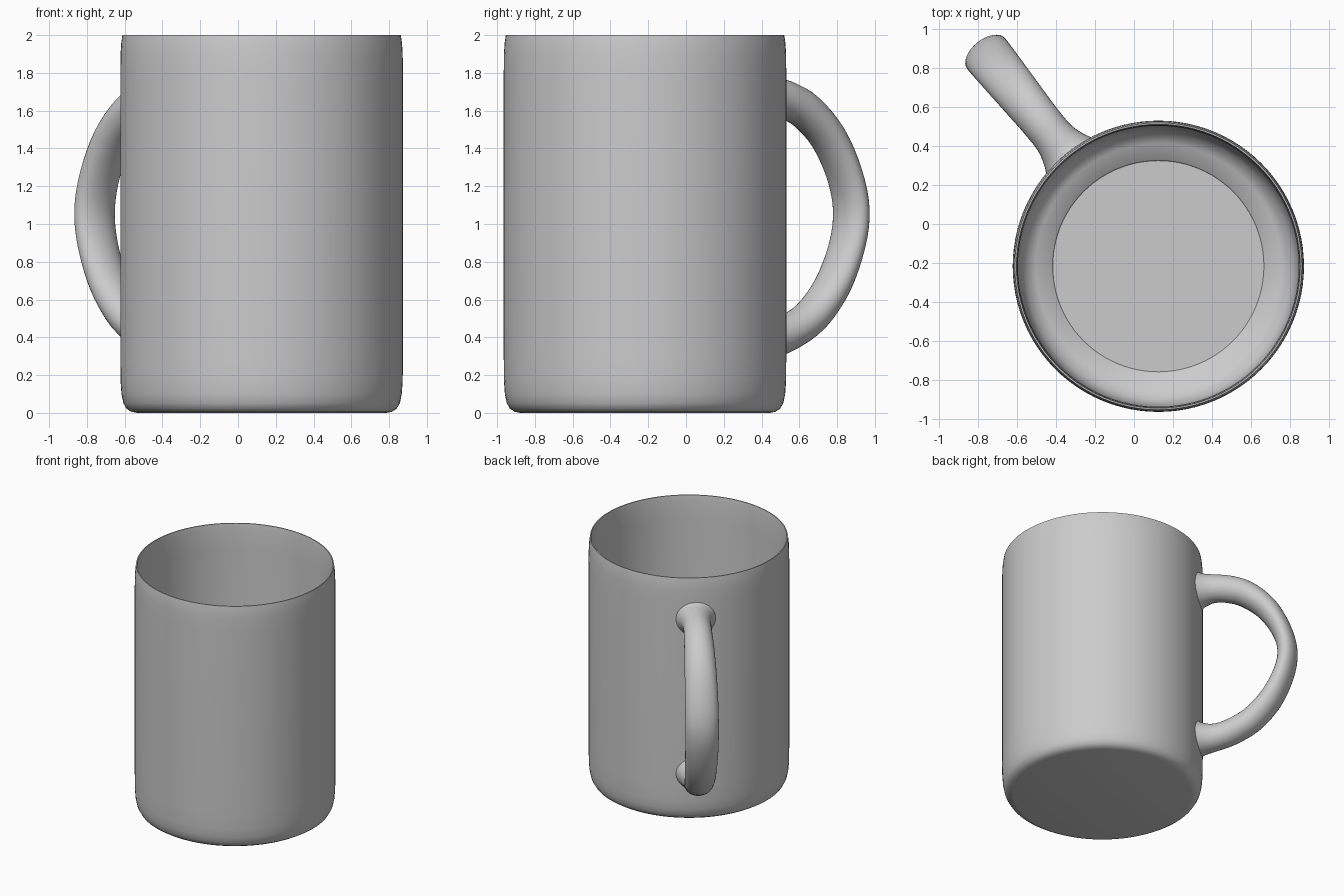
import bpy, bmesh, math
from mathutils import Vector

if "Cube" in bpy.data.objects:
    bpy.data.objects.remove(bpy.data.objects["Cube"])

CENTRE = Vector((0.125, -0.217, 0))
ANGLE = math.radians(129)                              # direction the handle points
OUT = Vector((math.cos(ANGLE), math.sin(ANGLE), 0))
SIDE = Vector((OUT.y, -OUT.x, 0))


def skin(name, rings, cap=True):
    """Join closed rings of points into one smooth object."""
    bm = bmesh.new()
    loops = [[bm.verts.new(p) for p in ring] for ring in rings]
    n = len(loops[0])
    for a, b in zip(loops, loops[1:]):
        for i in range(n):
            j = (i + 1) % n
            bm.faces.new((a[i], a[j], b[j], b[i]))
    if cap:
        bm.faces.new(loops[0])
        bm.faces.new(loops[-1])
    bmesh.ops.recalc_face_normals(bm, faces=bm.faces[:])
    mesh = bpy.data.meshes.new(name)
    bm.to_mesh(mesh)
    bm.free()
    ob = bpy.data.objects.new(name, mesh)
    bpy.context.collection.objects.link(ob)
    bpy.ops.object.select_all(action='DESELECT')
    ob.select_set(True)
    bpy.context.view_layer.objects.active = ob
    bpy.ops.object.shade_smooth_by_angle(angle=math.radians(50))
    return ob


def catmull(points, steps):
    """Smooth interpolation through control tuples."""
    pts = [Vector(p) for p in points]
    pts = [pts[0]] + pts + [pts[-1]]
    out = []
    for p0, p1, p2, p3 in zip(pts, pts[1:], pts[2:], pts[3:]):
        for s in range(steps):
            t = s / steps
            out.append(0.5 * (2 * p1 + (p2 - p0) * t
                              + (2 * p0 - 5 * p1 + 4 * p2 - p3) * t * t
                              + (3 * p1 - p0 - 3 * p2 + p3) * t ** 3))
    return out + [pts[-1]]


# Cup: thin-walled lathe, outside from the base up, then down the inside
profile = [(0.66, 0), (0.69, 0.006), (0.715, 0.022), (0.732, 0.052), (0.742, 0.10),
           (0.747, 0.17), (0.748, 0.30), (0.748, 1.80), (0.747, 1.90), (0.743, 1.96),
           (0.737, 2.0), (0.729, 2.0), (0.724, 1.96), (0.721, 1.80), (0.720, 0.32),
           (0.711, 0.20), (0.685, 0.125), (0.63, 0.085), (0.548, 0.07), (0.542, 0.06)]
SEG = 96
cup = skin("cup", [[CENTRE + Vector((r * math.cos(2 * math.pi * i / SEG),
                                     r * math.sin(2 * math.pi * i / SEG), z))
                    for i in range(SEG)] for r, z in profile])

# Handle: (distance from cup axis, height, half thickness, half width)
path = catmull([(0.738, 1.67, 0.145, 0.155), (0.775, 1.672, 0.122, 0.132),
                (0.85, 1.673, 0.106, 0.108), (0.963, 1.655, 0.102, 0.106),
                (1.098, 1.595, 0.097, 0.112), (1.246, 1.46, 0.087, 0.119),
                (1.356, 1.27, 0.076, 0.124), (1.405, 1.08, 0.073, 0.125),
                (1.378, 0.89, 0.075, 0.124), (1.278, 0.675, 0.085, 0.119),
                (1.13, 0.51, 0.093, 0.112), (0.963, 0.42, 0.097, 0.106),
                (0.85, 0.392, 0.103, 0.108), (0.775, 0.389, 0.118, 0.132),
                (0.738, 0.39, 0.135, 0.155)], 4)
rings = []
for k, (r, z, thick, wide) in enumerate(path):
    a, b = path[max(k - 1, 0)], path[min(k + 1, len(path) - 1)]
    tr, tz = Vector((b[0] - a[0], b[1] - a[1])).normalized()
    fit = max(0, min(1, (0.95 - r) / 0.21))            # wrap the ends onto the cup wall
    ring = []
    for i in range(32):
        t = 2 * math.pi * i / 32
        u, w = thick * math.cos(t), wide * math.sin(t)
        bend = fit * (0.738 - math.sqrt(0.738 ** 2 - w * w))
        ring.append(CENTRE + OUT * (r - tz * u - bend) + SIDE * w
                    + Vector((0, 0, z + tr * u)))
    rings.append(ring)
handle = skin("handle", rings, cap=False)
